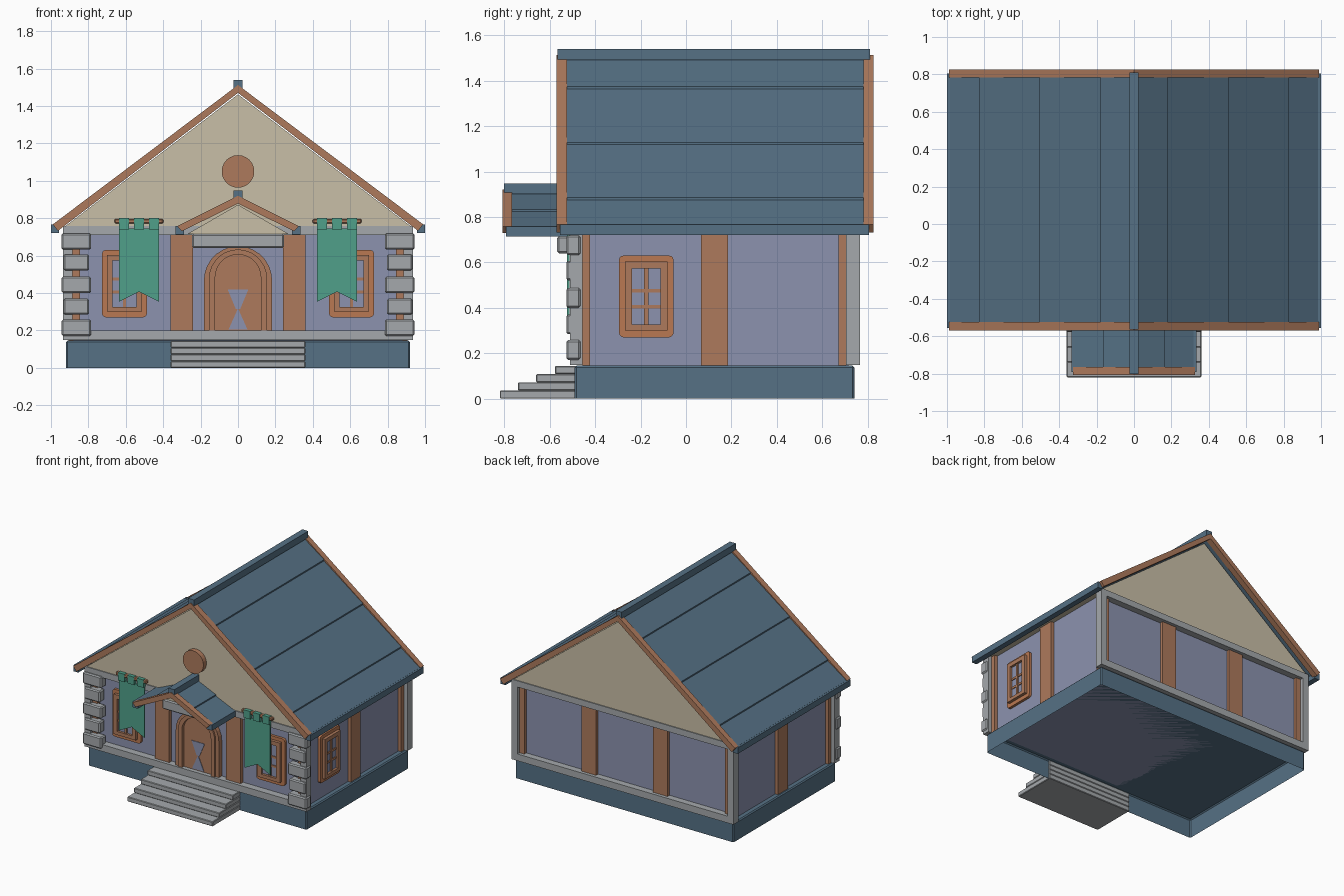
import bpy, bmesh, math

if "Cube" in bpy.data.objects:
    bpy.data.objects.remove(bpy.data.objects["Cube"])


def mat(name, r, g, b):
    m = bpy.data.materials.new(name)
    m.diffuse_color = (r, g, b, 1)
    m.use_nodes = True
    m.node_tree.nodes["Principled BSDF"].inputs["Base Color"].default_value = m.diffuse_color
    return m


BLUE = mat("slate_blue", .092, .165, .235)
WOOD = mat("wood_brown", .423, .195, .107)
TRIM = mat("orange_wood", .49, .19, .085)
STONE = mat("stone_grey", .376, .397, .413)
WALL = mat("lavender_plaster", .262, .291, .429)
CREAM = mat("cream_gable", .584, .521, .386)
TEAL = mat("teal_cloth", .08, .352, .254)


def finish(name, bm, m, bevel=0):
    bmesh.ops.recalc_face_normals(bm, faces=bm.faces)
    me = bpy.data.meshes.new(name)
    bm.to_mesh(me)
    bm.free()
    me.materials.append(m)
    ob = bpy.data.objects.new(name, me)
    bpy.context.collection.objects.link(ob)
    if bevel:
        b = ob.modifiers.new("bevel", 'BEVEL')
        b.width, b.segments = bevel, 1
    return ob


def prism(name, pts, y0, y1, m, bevel=0):
    """Extrude an x-z outline from y0 to y1."""
    bm = bmesh.new()
    face = bm.faces.new([bm.verts.new((x, y0, z)) for x, z in pts])
    new = bmesh.ops.extrude_face_region(bm, geom=[face])["geom"]
    vs = [v for v in new if isinstance(v, bmesh.types.BMVert)]
    bmesh.ops.translate(bm, verts=vs, vec=(0, y1 - y0, 0))
    return finish(name, bm, m, bevel)


def box(name, x0, x1, y0, y1, z0, z1, m, bevel=0):
    x0, x1 = min(x0, x1), max(x0, x1)
    return prism(name, [(x0, z0), (x1, z0), (x1, z1), (x0, z1)], y0, y1, m, bevel)


def mirrored(pts):
    """Right-half outline (starting and ending on x = 0) made whole."""
    return pts + [(-x, z) for x, z in reversed(pts) if x > 0]


def arch(w, zs, z0=.2, n=14):
    arc = [(w * math.cos(math.pi * i / n), zs + w * math.sin(math.pi * i / n)) for i in range(n + 1)]
    return [(w, z0)] + arc + [(-w, z0)]


# Foundation, open underneath
base = box("foundation", -.92, .92, -.49, .742, 0, .145, BLUE, .008)
bm = bmesh.new()
bm.from_mesh(base.data)
bmesh.ops.delete(bm, geom=[f for f in bm.faces if f.calc_center_median().z < .001], context='FACES')
bm.to_mesh(base.data)
bm.free()

# Front steps
for i, y in enumerate((-.82, -.74, -.66, -.577)):
    box("front_step", -.36, .36, y, -.48, i * .036, (i + 1) * .036, STONE, .004)

# Walls and stone frames at front and back
box("wall_body", -.88, .88, -.455, .715, .145, .757, WALL)
for y0, y1 in ((-.51, -.455), (.705, .765)):
    box("stone_sill", -.935, .935, y0, y1, .148, .2, STONE)
    box("stone_beam", -.935, .935, y0, y1, .71, .757, STONE)
    for s in (-1, 1):
        box("stone_corner", s * .885, s * .935, y0, y1, .15, .755, STONE)

# Wooden posts on every side
for s in (-1, 1):
    for y0, y1 in ((-.485, -.45), (.71, .74)):
        box("corner_post", s * .845, s * .885, y0, y1, .2, .71, WOOD)
        box("wall_post", s * .24, s * .362, y0, y1, .2, .71, WOOD)
    for y0, y1 in ((-.455, -.422), (.065, .185), (.672, .705)):
        box("side_post", s * .87, s * .905, y0, y1, .147, .755, WOOD)

# Stones at the front corners
for s in (-1, 1):
    for i, z in enumerate((.171, .284, .4, .52, .632)):
        a, b = (.785, .943) if i % 2 == 0 else (.797, .932)
        box("corner_stone", s * a, s * b, -.527, -.465, z, z + .087, STONE, .008)


# Windows, built facing -y and then placed
def window(x, y, turn):
    r, parts = .02, []
    outline = []
    for cx, cz, a0 in ((.1, .61, 0), (-.1, .61, 90), (-.1, .29, 180), (.1, .29, 270)):
        for k in range(4):
            a = math.radians(a0 + 30 * k)
            outline.append((cx + r * math.cos(a), cz + r * math.sin(a)))
    parts.append(prism("window_surround", outline, -.02, .01, TRIM))
    parts.append(box("window_pane", -.064, .064, -.024, -.01, .32, .576, WALL))
    for s in (-1, 1):
        parts.append(box("window_stile", s * .063, s * .093, -.042, 0, .3, .604, WOOD))
    for z0, z1 in ((.3, .326), (.573, .604)):
        parts.append(box("window_rail", -.064, .064, -.042, 0, z0, z1, WOOD))
    parts.append(box("window_bar", -.009, .009, -.032, 0, .32, .58, WOOD))
    for z in (.405, .475):
        parts.append(box("window_crossbar", -.064, .064, -.03, 0, z - .008, z + .008, WOOD))
    for p in parts:
        p.location = (x, y, 0)
        p.rotation_euler.z = turn


window(-.607, -.455, 0)
window(.607, -.455, 0)
window(.88, -.175, math.pi / 2)

# Arched door with hourglass pane and lintel
prism("door_panel", arch(.124, .484), -.478, -.45, WOOD)
prism("door_frame_inner", arch(.155, .478) + arch(.122, .484)[::-1], -.502, -.45, WOOD)
prism("door_frame_outer", arch(.182, .468) + arch(.153, .478)[::-1], -.49, -.45, WOOD)
prism("door_pane_top", [(-.055, .418), (.055, .418), (.012, .315), (-.012, .315)], -.482, -.476, WALL)
prism("door_pane_bottom", [(0, .318), (-.05, .206), (.05, .206)], -.482, -.476, WALL)
box("door_lintel", -.245, .245, -.567, -.455, .64, .716, STONE, .008)

# Gables and round vent
prism("main_gable", [(-.925, .756), (.925, .756), (0, 1.462)], -.503, .758, CREAM)
prism("porch_gable", [(-.27, .716), (.27, .716), (0, .872)], -.558, -.49, CREAM)
disc = [(.087 * math.cos(math.tau * i / 24), 1.05 + .087 * math.sin(math.tau * i / 24)) for i in range(24)]
prism("gable_vent", disc, -.54, -.49, WOOD)


# Roof: overlapping boards, ridge beam, eave beams and barge boards
def roof(name, top, slope, xs, tip, barge_low, ridge, eave, y0, y1, barges):
    line = lambda x: top - slope * x
    pts = []
    for a, b in zip(xs, xs[1:]):
        pts += [(a, line(a) - .014), (b, line(b) - .004)]
    pts += [(xs[-1], line(xs[-1]) - .032), (0, top - .036)]
    left = [(-x, z) for x, z in pts[::-1] if x > 0]
    prism(name + "_boards", pts + left, y0 + .02, y1 - .02, BLUE)
    (bx, bz) = barge_low
    half = [(0, top), (tip, line(tip)), (bx, bz), (0, top - .042)]
    for b0, b1 in barges:
        prism(name + "_barge_board", half + [(-bx, bz), (-tip, line(tip))], b0, b1, WOOD)
    box(name + "_ridge", -.025, .025, y0 + .005, y1 - .015, ridge[0], ridge[1], BLUE)
    for s in (-1, 1):
        box(name + "_eave", s * eave[0], s * eave[1], y0 + .015, y1 - .02, eave[2], eave[3], BLUE)


roof("main_roof", 1.512, .7525, (0, .178, .505, .828, .985), .99, (.963, .732),
     (1.49, 1.54), (.958, 1.0, .72, .766), -.57, .825, ((-.57, -.525), (.782, .825)))
roof("porch_roof", .92, .5, (0, .165, .32), .325, (.3, .73),
     (.9, .947), (.29, .335, .714, .757), -.807, -.48, ((-.807, -.765),))

# Hanging banners
for s in (-1, 1):
    c = s * .53
    cloth = [(-.107, .353), (0, .407), (.107, .353), (.107, .745), (-.107, .745)]
    prism("banner_cloth", [(c + x, z) for x, z in cloth], -.523, -.514, TEAL)
    for dx in (-.08, 0, .08):
        box("banner_loop", c + dx - .027, c + dx + .027, -.536, -.508, .74, .8, TEAL)
    box("banner_rod", c - .131, c + .131, -.533, -.505, .772, .797, WOOD, .006)
